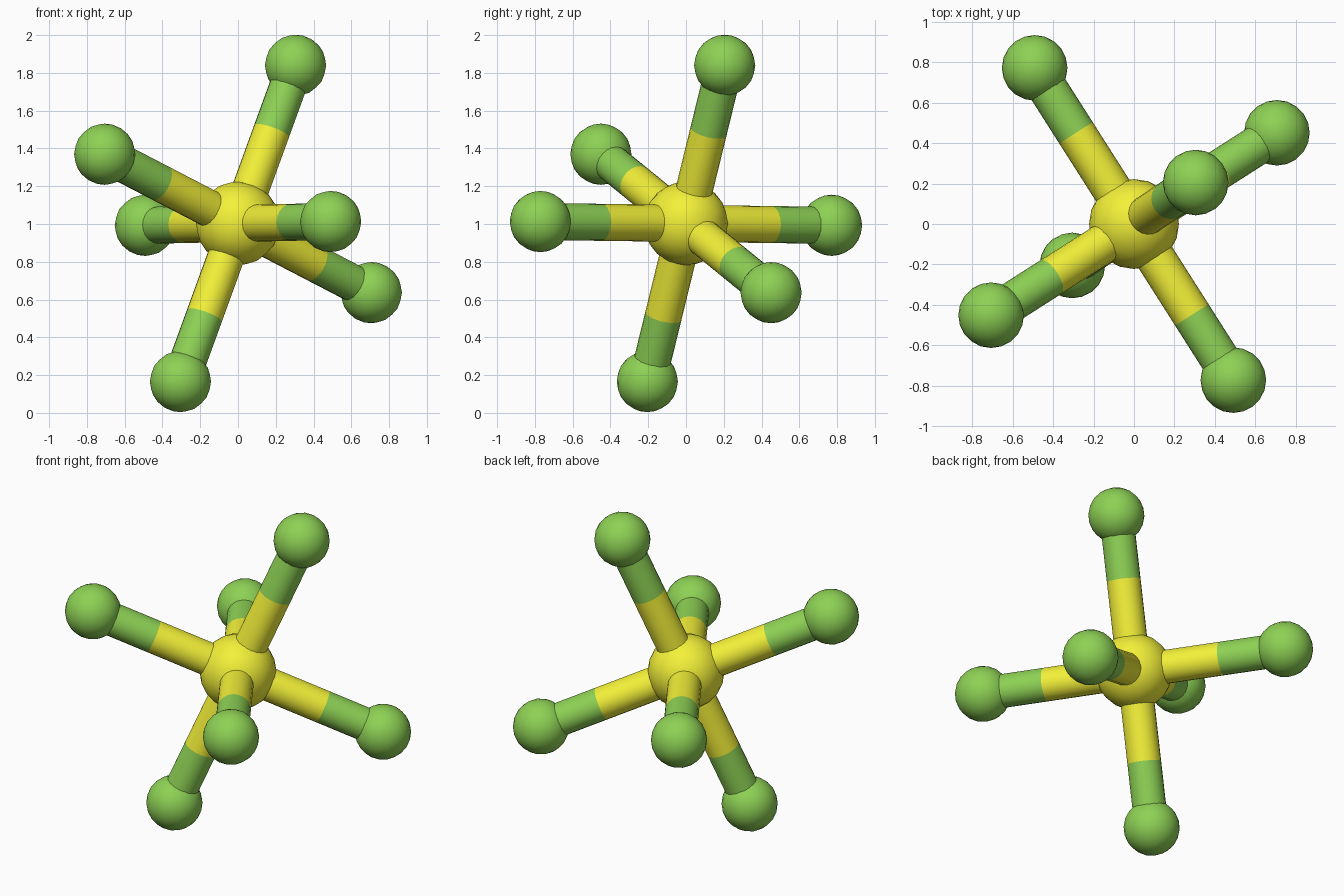
import bpy
from mathutils import Vector

if "Cube" in bpy.data.objects:
    bpy.data.objects.remove(bpy.data.objects["Cube"])

CENTRE = Vector((0, 0, 1.003))
REACH = 0.914      # centre to outer atom
SPLIT = 0.533      # where the bond changes colour
BOND_R = 0.098


def material(name, color):
    m = bpy.data.materials.new(name)
    m.diffuse_color = color
    m.use_nodes = True
    m.node_tree.nodes["Principled BSDF"].inputs["Base Color"].default_value = m.diffuse_color
    return m


yellow = material("yellow", (0.9, 0.88, 0.04, 1))
green = material("green", (0.27, 0.64, 0.09, 1))


def finish(name, mat):
    ob = bpy.context.object
    ob.name = name
    ob.data.materials.append(mat)
    bpy.ops.object.shade_smooth_by_angle()
    return ob


def atom(name, loc, radius, mat):
    bpy.ops.mesh.primitive_ico_sphere_add(subdivisions=3, radius=radius, location=loc)
    return finish(name, mat)


def rod(name, axis, start, end, mat):
    bpy.ops.mesh.primitive_cylinder_add(
        vertices=20, radius=BOND_R, depth=end - start,
        location=CENTRE + axis * (start + end) / 2,
        rotation=axis.to_track_quat('Z', 'Y').to_euler())
    return finish(name, mat)


# Central atom
atom("centre_atom", CENTRE, 0.222, yellow)

# Three perpendicular axes, each with an outer atom at both ends
axes = {
    "upright": Vector((0.305, 0.205, 0.838)),
    "side": Vector((-0.705, -0.45, 0.366)),
    "level": Vector((0.49, -0.77, 0.01)),
}
for label, direction in axes.items():
    for sign, end in ((1, "a"), (-1, "b")):
        d = direction.normalized() * sign
        tag = f"{label}_{end}"
        rod(f"inner_bond_{tag}", d, 0.1, SPLIT, yellow)
        rod(f"outer_bond_{tag}", d, SPLIT, REACH - 0.08, green)
        atom(f"outer_atom_{tag}", CENTRE + d * REACH, 0.162, green)
